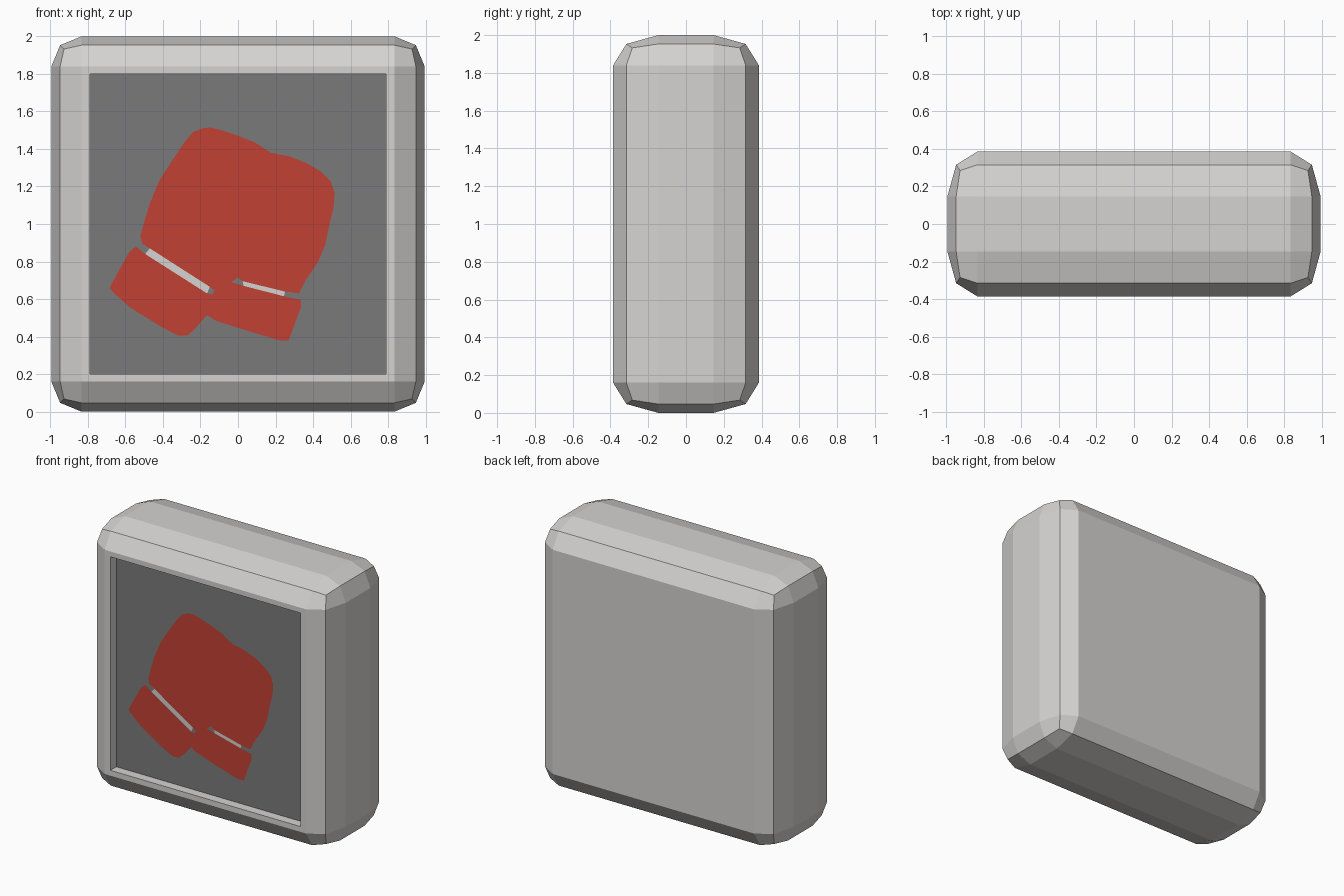
import bpy, bmesh
from mathutils import Vector

if "Cube" in bpy.data.objects:
    bpy.data.objects.remove(bpy.data.objects["Cube"])

def material(name, rgb):
    m = bpy.data.materials.new(name)
    m.diffuse_color = (*rgb, 1.0)
    m.use_nodes = True
    m.node_tree.nodes["Principled BSDF"].inputs["Base Color"].default_value = m.diffuse_color
    return m

GREY = material("light grey", (0.67, 0.655, 0.64))
DARK = material("dark grey", (0.195, 0.195, 0.195))
RED = material("red", (0.54, 0.053, 0.033))

def add_object(name, bm, mats):
    mesh = bpy.data.meshes.new(name)
    bm.to_mesh(mesh)
    bm.free()
    for m in mats:
        mesh.materials.append(m)
    ob = bpy.data.objects.new(name, mesh)
    bpy.context.collection.objects.link(ob)
    return ob

HX, HY, DEPTH, STRETCH = 0.995, 0.386, 0.07, 1.5
PANEL_Y = -HY + DEPTH

# Rounded box: bevelled first, then stretched in y so the bevel is deeper that way
bm = bmesh.new()
bmesh.ops.create_cube(bm, size=2)
bmesh.ops.scale(bm, vec=(HX, HY / STRETCH, 1), verts=bm.verts)
bmesh.ops.bevel(bm, geom=list(bm.edges), offset=0.16, offset_type='OFFSET',
                segments=2, profile=0.5, affect='EDGES')
bmesh.ops.scale(bm, vec=(1, STRETCH, 1), verts=bm.verts)
bmesh.ops.translate(bm, vec=(0, 0, 1), verts=bm.verts)
bm.normal_update()

# Recessed front panel
front = min(bm.faces, key=lambda f: f.calc_center_median().y)
bmesh.ops.inset_region(bm, faces=[front], thickness=0.04)
for v in front.verts:
    v.co.x = 0.788 if v.co.x > 0 else -0.788
    v.co.z = 1.8 if v.co.z > 1 else 0.2
panel = bmesh.ops.extrude_discrete_faces(bm, faces=[front])["faces"][0]
for v in panel.verts:
    v.co.y = PANEL_Y
panel.material_index = 1
bm.normal_update()
add_object("rounded_box", bm, [GREY, DARK])

def plate(name, outlines, mat, lift):
    """Flat painted shapes facing the front, just above the panel."""
    bm = bmesh.new()
    for pts in outlines:
        f = bm.faces.new([bm.verts.new((x, PANEL_Y - lift, z)) for x, z in pts])
        f.normal_update()
        if f.normal.y > 0:
            f.normal_flip()
    bmesh.ops.triangulate(bm, faces=list(bm.faces))
    add_object(name, bm, [mat])

# Pair of padded gloves: mitts, right slit, cuffs, left slit
mitts = [(-.52, .94), (-.50, 1.01), (-.47, 1.11), (-.42, 1.23), (-.35, 1.34),
         (-.29, 1.43), (-.24, 1.49), (-.19, 1.51), (-.15, 1.515), (-.09, 1.50),
         (0, 1.47), (.09, 1.435), (.175, 1.38), (.275, 1.36), (.365, 1.325),
         (.44, 1.28), (.495, 1.225), (.515, 1.165), (.51, 1.09), (.49, 1.01),
         (.465, .89), (.425, .795), (.36, .70), (.325, .63)]
right_slit = [(.25, .64), (.025, .695), (0, .715), (-.035, .69), (.03, .67),
              (.245, .615), (.335, .595)]
cuffs = [(.335, .555), (.27, .38), (.22, .38), (.035, .435), (-.12, .485),
         (-.165, .515), (-.23, .44), (-.27, .405), (-.32, .405), (-.415, .455),
         (-.575, .555), (-.665, .635), (-.685, .66), (-.58, .85), (-.545, .88)]
left_slit = [(-.495, .84), (-.165, .63), (-.135, .625), (-.125, .645),
             (-.15, .665), (-.47, .87), (-.51, .895)]
plate("gloves", [mitts + right_slit + cuffs + left_slit], RED, 0.003)

# Pale bands showing in the slits
plate("cuff_bands", [
    [(-.495, .84), (-.165, .63), (-.15, .665), (-.47, .87)],
    [(.025, .695), (.03, .67), (.245, .615), (.25, .64)],
], GREY, 0.002)
